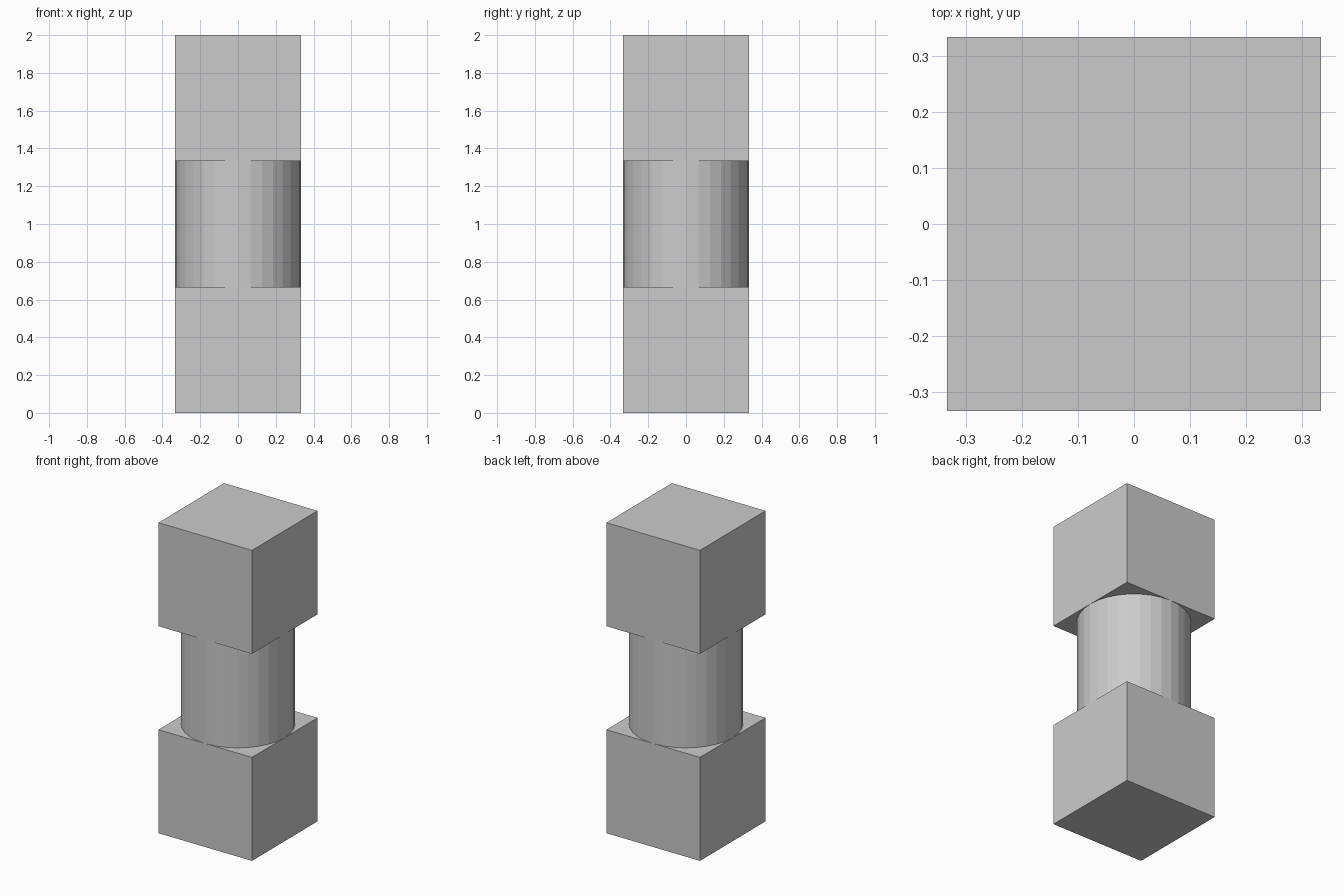
import bpy

if "Cube" in bpy.data.objects:
    bpy.data.objects.remove(bpy.data.objects["Cube"])

S = 2 / 3  # height and width of each stacked part


def add_block(name, z):
    bpy.ops.mesh.primitive_cube_add(size=S, location=(0, 0, z))
    bpy.context.object.name = name


# Square blocks at the bottom and top
add_block("lower_block", S / 2)
add_block("upper_block", S * 2.5)

# Faceted round column between them
bpy.ops.mesh.primitive_cylinder_add(vertices=32, radius=S / 2, depth=S, location=(0, 0, S * 1.5))
bpy.context.object.name = "middle_column"
